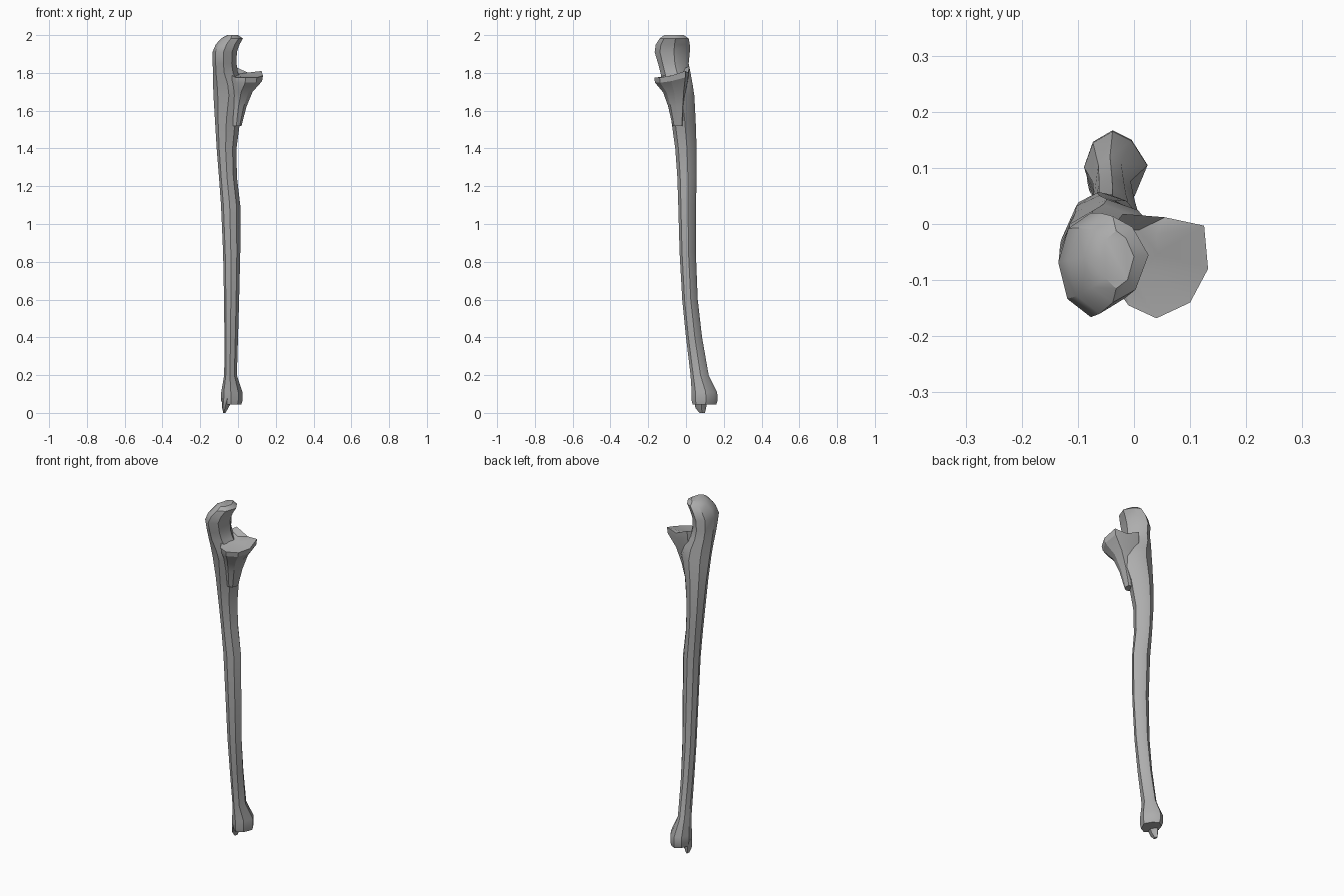
import bpy, bmesh, math
from mathutils import Vector

cube = bpy.data.objects.get("Cube")
if cube:
    bpy.data.objects.remove(cube, do_unlink=True)

bone = bpy.data.materials.new("bone_grey")
bone.use_nodes = True
colour = (0.42, 0.42, 0.42, 1)
bone.diffuse_color = colour
bsdf = bone.node_tree.nodes["Principled BSDF"]
bsdf.inputs["Base Color"].default_value = colour
bsdf.inputs["Roughness"].default_value = 0.8


def loft(name, rings, angle=32):
    """Skin a stack of equal-length point rings and cap both ends."""
    bm = bmesh.new()
    rows = [[bm.verts.new(p) for p in ring] for ring in rings]
    n = len(rows[0])
    for a, b in zip(rows, rows[1:]):
        for i in range(n):
            j = (i + 1) % n
            bm.faces.new((a[i], a[j], b[j], b[i]))
    bm.faces.new(rows[0])
    bm.faces.new(rows[-1])
    bmesh.ops.recalc_face_normals(bm, faces=bm.faces)
    mesh = bpy.data.meshes.new(name)
    bm.to_mesh(mesh)
    bm.free()
    mesh.materials.append(bone)
    ob = bpy.data.objects.new(name, mesh)
    bpy.context.collection.objects.link(ob)
    bpy.ops.object.select_all(action="DESELECT")
    ob.select_set(True)
    bpy.context.view_layer.objects.active = ob
    bpy.ops.object.shade_smooth_by_angle(angle=math.radians(angle))
    return ob


# Rounded triangular cross-section with a ridge towards +x
SECTION = [(1, 0.1), (0.5, 0.75), (-0.1, 1), (-0.72, 0.7),
           (-1, 0.05), (-0.75, -0.65), (-0.1, -1), (0.6, -0.7)]


def section(z, x0, x1, y0, y1):
    cx, cy, rx, ry = (x0 + x1) / 2, (y0 + y1) / 2, (x1 - x0) / 2, (y1 - y0) / 2
    return [(cx + u * rx, cy + v * ry, z) for u, v in SECTION]


# Shaft, from the flared lower head to the hooked upper end: z, x range, y range
SHAFT = [
    (0.045, -0.082, 0.018, 0.035, 0.160),
    (0.065, -0.089, 0.024, 0.030, 0.167),
    (0.11, -0.089, 0.024, 0.030, 0.165),
    (0.20, -0.073, -0.006, 0.024, 0.120),
    (0.40, -0.072, 0.000, 0.000, 0.085),
    (0.60, -0.074, 0.006, -0.020, 0.062),
    (0.85, -0.079, 0.012, -0.034, 0.052),
    (1.10, -0.090, 0.012, -0.041, 0.053),
    (1.25, -0.101, -0.006, -0.046, 0.056),
    (1.40, -0.113, -0.008, -0.057, 0.056),
    (1.55, -0.122, 0.012, -0.078, 0.051),
    (1.68, -0.130, 0.052, -0.108, 0.044),
    (1.74, -0.132, 0.040, -0.122, 0.035),
    (1.80, -0.133, 0.000, -0.135, 0.024),
    (1.85, -0.134, -0.008, -0.148, 0.014),
    (1.91, -0.135, -0.006, -0.166, 0.020),
    (1.95, -0.118, 0.008, -0.160, 0.020),
    (1.982, -0.090, 0.026, -0.140, 0.014),
    (2.00, -0.058, 0.000, -0.115, -0.012),
]
loft("shaft_and_hook", [section(*s) for s in SHAFT])

# Projecting shelf below the hook: rim outline with a sloping top
RIM = [(0.055, 0.012, 1.80), (0.125, -0.003, 1.81), (0.132, -0.08, 1.785),
       (0.10, -0.14, 1.775), (0.04, -0.168, 1.775), (-0.01, -0.145, 1.775),
       (-0.075, -0.05, 1.81), (-0.02, 0.018, 1.835)]


def shelf_ring(scale, drop, flatten):
    """Rim shrunk towards the shaft and lowered; flatten levels the slope."""
    c = Vector((-0.03, -0.03, 1.79))
    ring = []
    for p in RIM:
        q = c + (Vector(p) - c) * scale
        q.z = p[2] + (c.z - p[2]) * flatten - drop
        ring.append(q)
    return ring


loft("notch_shelf", [shelf_ring(0.3, 0.27, 1), shelf_ring(0.46, 0.17, 1),
                     shelf_ring(0.66, 0.09, 0.8), shelf_ring(0.97, 0.03, 0.2),
                     shelf_ring(1, 0, 0), shelf_ring(0.45, 0, 0.5)], 25)

# Small pointed process under the lower head
loft("lower_point", [section(0.0, -0.078, -0.066, 0.072, 0.100),
                     section(0.025, -0.084, -0.052, 0.050, 0.106),
                     section(0.075, -0.084, -0.025, 0.040, 0.115)])
